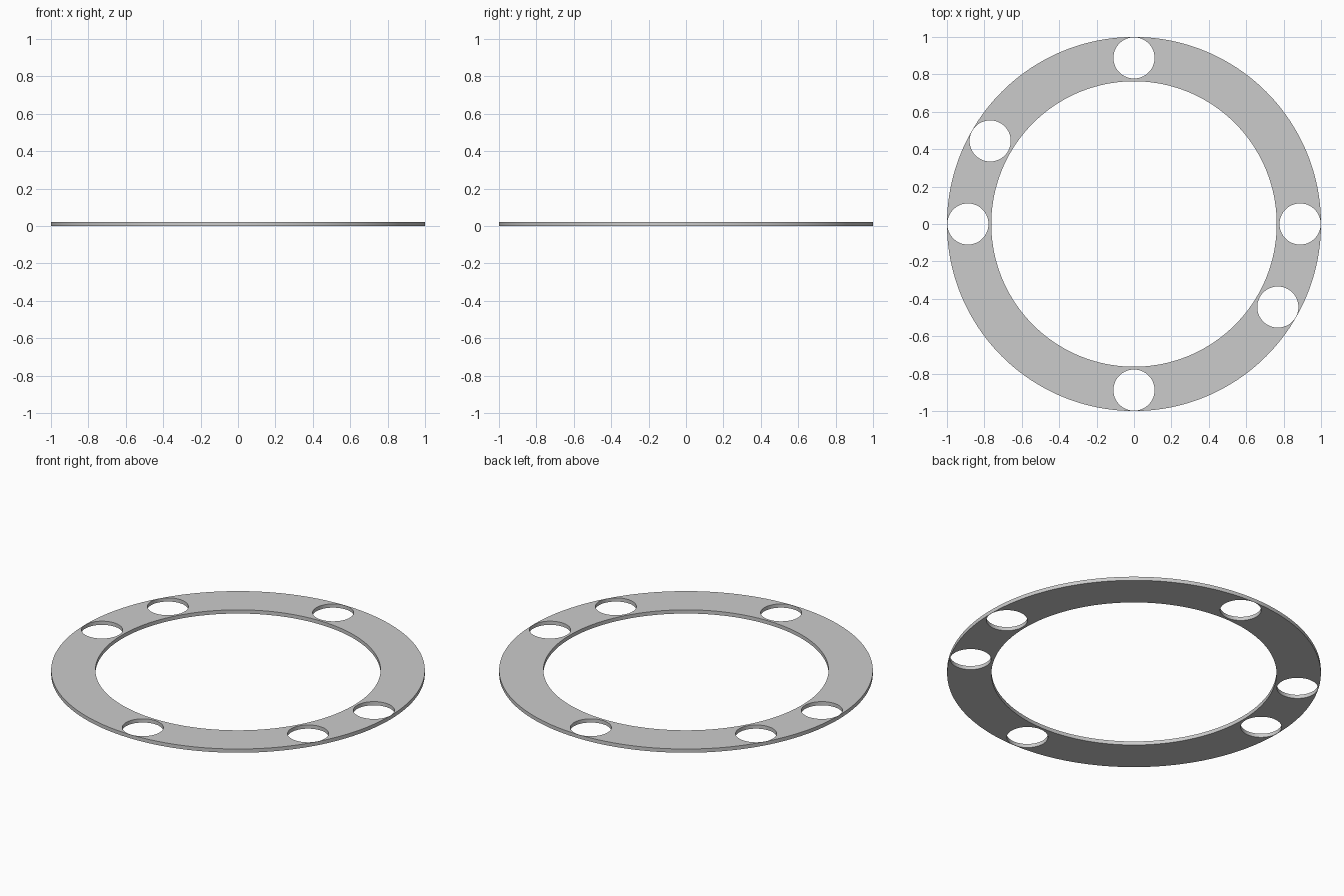
import bpy, bmesh
from math import radians, cos, sin
from mathutils import Matrix

if "Cube" in bpy.data.objects:
    bpy.data.objects.remove(bpy.data.objects["Cube"])

THICK = 0.022
BORE_R = 0.763
HOLE_R, HOLE_DIST = 0.11, 0.888
HOLE_ANGLES = (0, 90, 150, 180, 270, 330)


def add_disc(bm, x, y, radius, depth, segments):
    bmesh.ops.create_cone(bm, cap_ends=True, segments=segments,
                          radius1=radius, radius2=radius, depth=depth,
                          matrix=Matrix.Translation((x, y, THICK / 2)))


def make_object(name, bm):
    mesh = bpy.data.meshes.new(name)
    bm.to_mesh(mesh)
    bm.free()
    obj = bpy.data.objects.new(name, mesh)
    bpy.context.collection.objects.link(obj)
    return obj


# Flat round plate
bm = bmesh.new()
add_disc(bm, 0, 0, 1.0, THICK, 192)
plate = make_object("flange_ring", bm)

# Cutter: central bore and the six bolt holes
bm = bmesh.new()
add_disc(bm, 0, 0, BORE_R, THICK * 4, 160)
for deg in HOLE_ANGLES:
    a = radians(deg)
    add_disc(bm, HOLE_DIST * cos(a), HOLE_DIST * sin(a), HOLE_R, THICK * 4, 64)
cutter = make_object("hole_cutter", bm)
cutter.hide_render = True

# Cut the holes, then drop the cutter
mod = plate.modifiers.new("holes", 'BOOLEAN')
mod.operation = 'DIFFERENCE'
mod.solver = 'EXACT'
mod.object = cutter
bpy.context.view_layer.objects.active = plate
plate.select_set(True)
bpy.ops.object.modifier_apply(modifier=mod.name)
bpy.data.objects.remove(cutter)

# Smooth round walls, crisp rims
bpy.ops.object.shade_smooth_by_angle(angle=radians(30))
